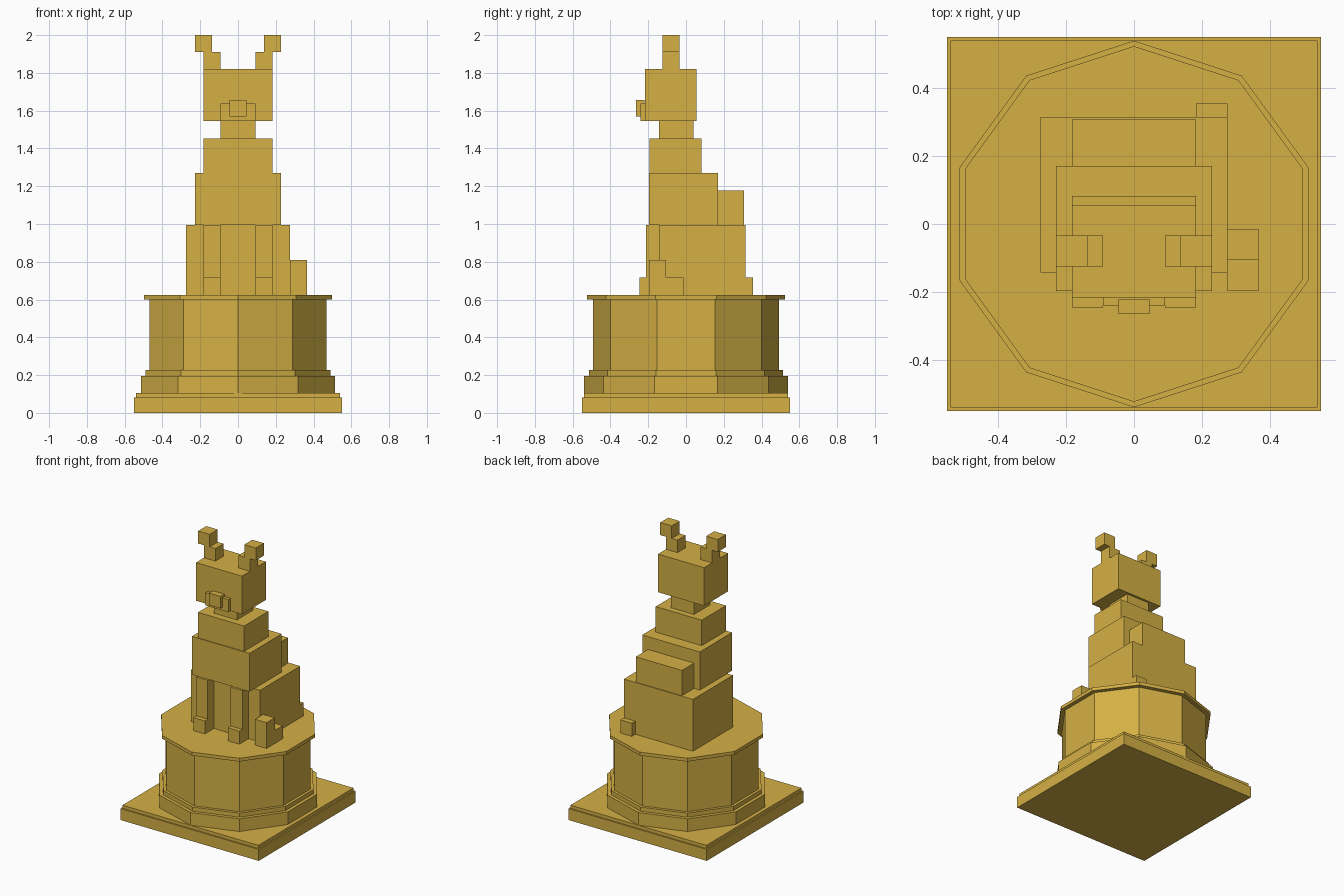
import bpy
import bmesh
import math
from mathutils import Matrix, Vector

cube = bpy.data.objects.get("Cube")
if cube:
    bpy.data.objects.remove(cube, do_unlink=True)

gold = bpy.data.materials.new("gold")
gold.use_nodes = True
GOLD = (0.66, 0.435, 0.059, 1)
gold.diffuse_color = GOLD
gold.node_tree.nodes["Principled BSDF"].inputs["Base Color"].default_value = GOLD


def finish(name, bm):
    mesh = bpy.data.meshes.new(name)
    bm.to_mesh(mesh)
    bm.free()
    mesh.materials.append(gold)
    bpy.context.collection.objects.link(bpy.data.objects.new(name, mesh))


def box(name, x, y, z):
    """Box from (low, high) ranges on each axis."""
    low, high = Vector((x[0], y[0], z[0])), Vector((x[1], y[1], z[1]))
    bm = bmesh.new()
    place = Matrix.Translation((low + high) / 2) @ Matrix.Diagonal((*(high - low), 1))
    bmesh.ops.create_cube(bm, size=1, matrix=place)
    finish(name, bm)


def centred(name, half, y, z):
    box(name, (-half, half), y, z)


def pair(name, x, y, z):
    box("left_" + name, x, y, z)
    box("right_" + name, (-x[1], -x[0]), y, z)


def decagon(name, radius, z):
    """Ten-sided prism with a corner pointing to the front."""
    bm = bmesh.new()
    place = Matrix.Translation((0, 0, sum(z) / 2)) @ Matrix.Rotation(math.pi / 2, 4, "Z")
    bmesh.ops.create_cone(bm, cap_ends=True, segments=10, radius1=radius,
                          radius2=radius, depth=z[1] - z[0], matrix=place)
    # Turn a corner onto the y axis whatever the starting angle
    v = max(bm.verts, key=lambda p: p.co.y).co
    turn = math.atan2(v.x, v.y)
    bmesh.ops.rotate(bm, verts=bm.verts, matrix=Matrix.Rotation(turn, 3, "Z"))
    finish(name, bm)


# Unit block of the figure, and the height of the pedestal top
U = 0.0915
G = 0.624

# Pedestal
centred("base_slab", 0.55, (-0.55, 0.55), (0, 0.082))
centred("base_step", 0.54, (-0.54, 0.54), (0.082, 0.105))
decagon("plinth_foot", 0.539, (0.105, 0.196))
decagon("plinth_ledge", 0.514, (0.196, 0.226))
decagon("plinth_column", 0.493, (0.226, 0.6))
decagon("plinth_cap", 0.523, (0.6, G))

# Seated body
centred("haunches", 3 * U, (-0.142, 0.314), (G, 0.996))
centred("torso", 2.5 * U, (-0.197, 0.17), (0.996, 1.27))
centred("back_hump", 2 * U, (0.1, 0.308), (0.996, 1.178))
centred("chest", 2 * U, (-0.192, 0.083), (1.27, 1.453))
centred("neck", U, (-0.143, 0.04), (1.453, 1.546))

# Front legs and paws
pair("leg", (U, 2 * U), (-0.213, -0.13), (G, 0.996))
pair("paw", (U, 2 * U), (-0.246, -0.155), (G, 0.718))

# Tail wrapping round the left side
box("tail_root", (2 * U, 3 * U), (0.265, 0.354), (G, 0.718))
box("tail_middle", (3 * U, 4 * U), (-0.105, -0.014), (G, 0.718))
box("tail_tip", (3 * U, 4 * U), (-0.197, -0.105), (G, 0.809))

# Head
centred("head", 2 * U, (-0.216, 0.056), (1.546, 1.82))
centred("muzzle", U, (-0.24, -0.2), (1.546, 1.637))
centred("nose", U / 2, (-0.264, -0.22), (1.57, 1.656))
pair("ear", (U, 2 * U), (-0.125, -0.034), (1.82, 1.91))
pair("ear_tip", (1.5 * U, 2.5 * U), (-0.125, -0.034), (1.91, 2))
